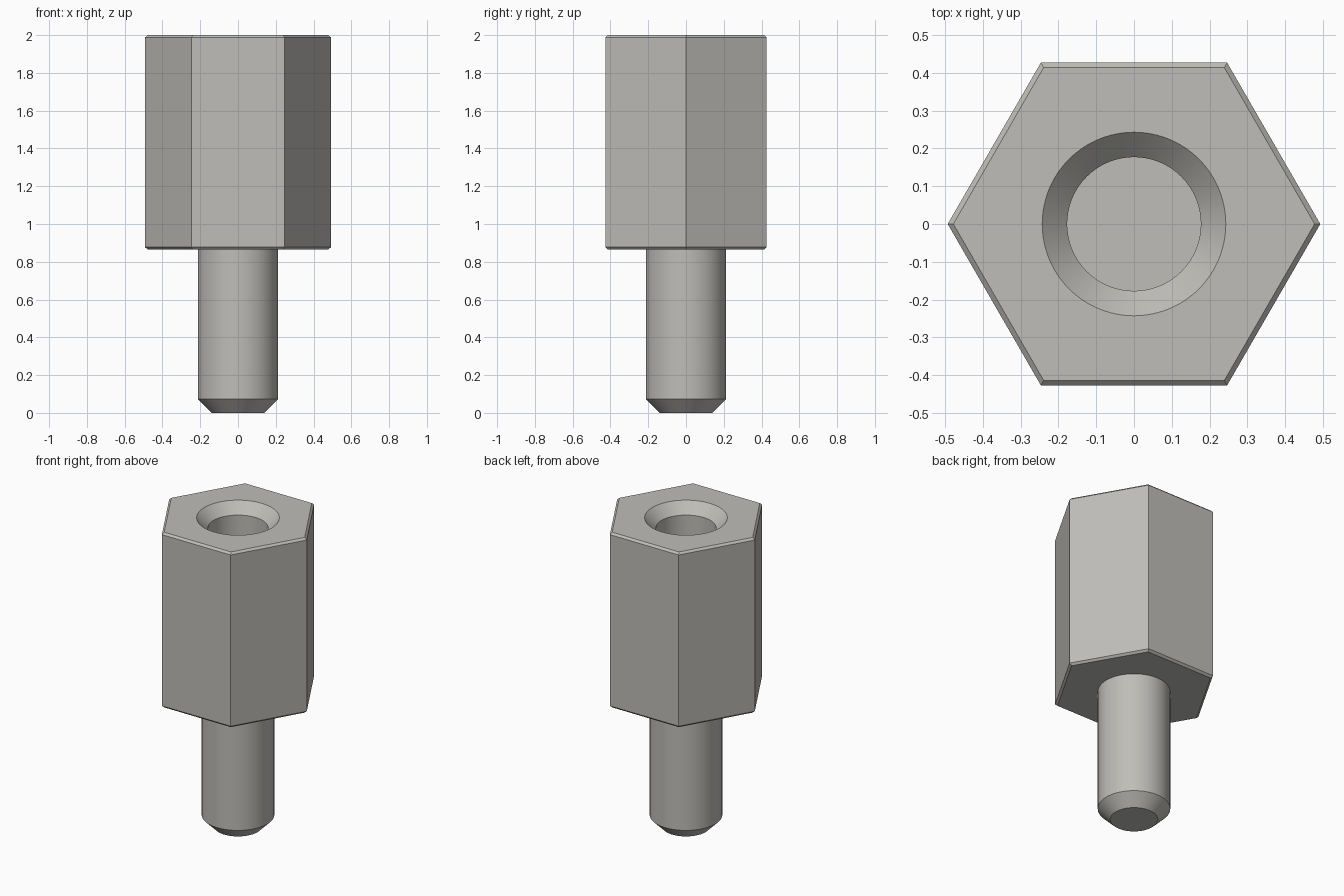
import bpy, bmesh, math

cube = bpy.data.objects.get("Cube")
if cube:
    bpy.data.objects.remove(cube, do_unlink=True)

SEGMENTS = 72
STUD_RADIUS = 0.213
BODY_BASE = 0.865

# Brushed grey metal
metal = bpy.data.materials.new("grey_metal")
metal.use_nodes = True
GREY = (0.52, 0.51, 0.48, 1)
metal.diffuse_color = GREY
metal.node_tree.nodes["Principled BSDF"].inputs["Base Color"].default_value = GREY


def circle(radius, angle):
    return radius


def hexagon(apothem, angle):
    """Distance to a hexagon's edge, with corners on the x axis."""
    return apothem / math.cos(angle % (math.pi / 3) - math.pi / 6)


def stack_rings(name, rings, cap_first=False, cap_last=False):
    """Skin a stack of (outline, size, height) rings."""
    bm = bmesh.new()
    loops = []
    for outline, size, z in rings:
        loop = []
        for i in range(SEGMENTS):
            a = math.tau * i / SEGMENTS
            r = outline(size, a)
            loop.append(bm.verts.new((r * math.cos(a), r * math.sin(a), z)))
        loops.append(loop)
    for low, high in zip(loops, loops[1:]):
        for i in range(SEGMENTS):
            j = (i + 1) % SEGMENTS
            bm.faces.new((low[i], low[j], high[j], high[i]))
    if cap_first:
        bm.faces.new(loops[0][::-1])
    if cap_last:
        bm.faces.new(loops[-1])
    mesh = bpy.data.meshes.new(name)
    bm.to_mesh(mesh)
    bm.free()
    mesh.materials.append(metal)
    obj = bpy.data.objects.new(name, mesh)
    bpy.context.collection.objects.link(obj)
    bpy.ops.object.select_all(action="DESELECT")
    obj.select_set(True)
    bpy.context.view_layer.objects.active = obj
    bpy.ops.object.shade_smooth_by_angle(angle=math.radians(25))
    return obj


# Chamfered hexagonal body with a countersunk blind hole
stack_rings("hex_body", [
    (circle, STUD_RADIUS, BODY_BASE),
    (hexagon, 0.414, BODY_BASE),
    (hexagon, 0.427, BODY_BASE + 0.013),
    (hexagon, 0.427, 1.987),
    (hexagon, 0.414, 2),
    (circle, 0.243, 2),
    (circle, 0.177, 1.934),
    (circle, 0.177, 1.15),
], cap_last=True)

# Round stud with a chamfered tip
stack_rings("stud", [
    (circle, 0.14, 0),
    (circle, STUD_RADIUS, 0.073),
    (circle, STUD_RADIUS, BODY_BASE),
], cap_first=True)
